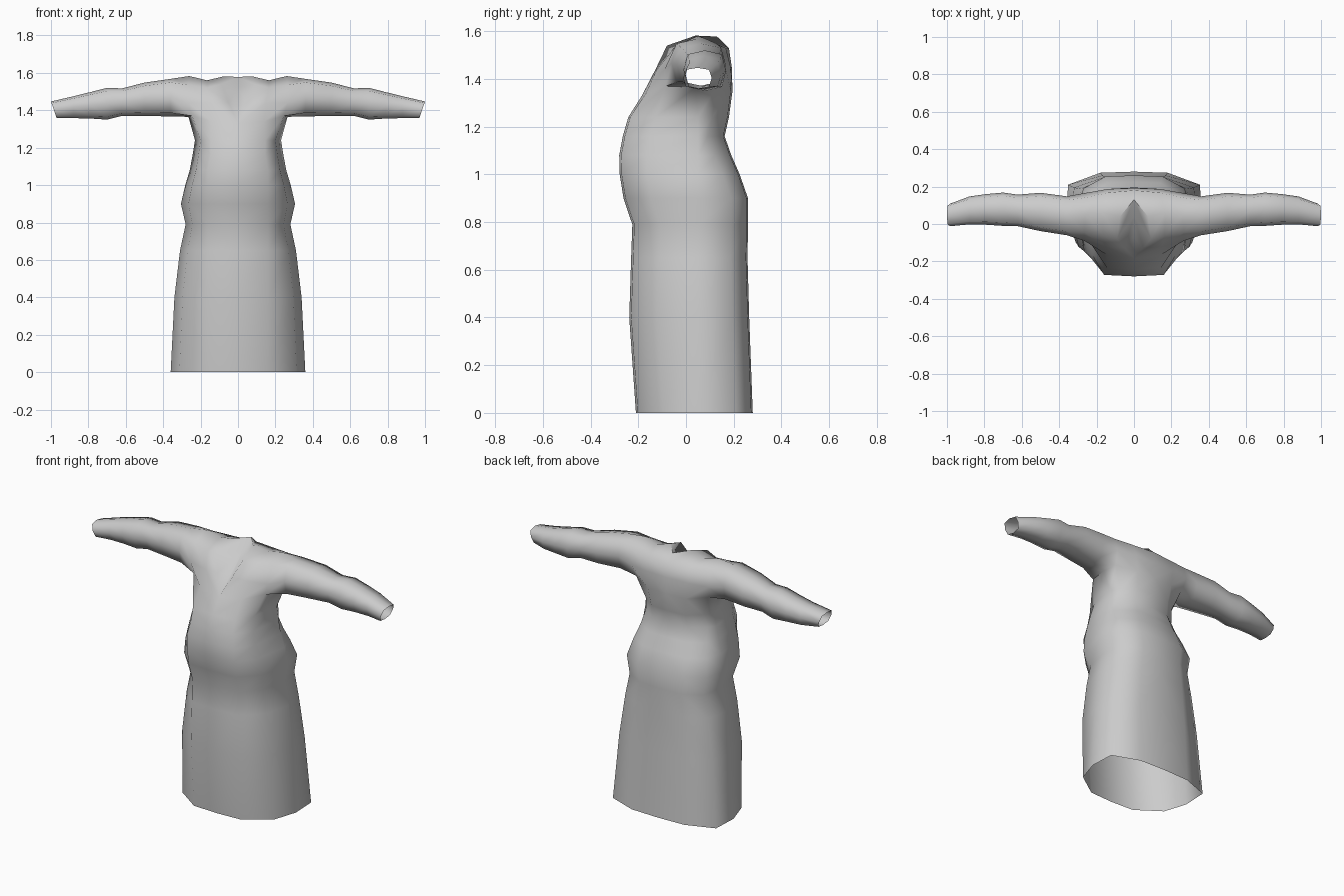
import bpy, bmesh, math

if "Cube" in bpy.data.objects:
    bpy.data.objects.remove(bpy.data.objects["Cube"])

cloth = bpy.data.materials.new("grey_cloth")
cloth.diffuse_color = (0.6, 0.6, 0.6, 1)
cloth.use_nodes = True
cloth.node_tree.nodes["Principled BSDF"].inputs["Base Color"].default_value = cloth.diffuse_color

bm = bmesh.new()


def vert(x, y, z):
    return bm.verts.new((x, y, z))


def face(*vs):
    bm.faces.new(vs)


def bridge(a, b, closed=False):
    n = len(a)
    for i in range(n if closed else n - 1):
        j = (i + 1) % n
        face(a[i], a[j], b[j], b[i])


# skirt and torso: height, half width, front y, back y
ROWS = [(0, .36, -.21, .28), (.4, .34, -.238, .265), (.65, .31, -.23, .258),
        (.79, .28, -.225, .26), (.9, .305, -.262, .26), (1.0, .282, -.278, .225),
        (1.08, .258, -.28, .19), (1.16, .243, -.265, .162), (1.24, .23, -.242, .18)]
prev = None
for z, w, yf, yb in ROWS:
    b2x = w * (.98 - .1 * z)
    ring = [vert(0, yf, z), vert(.16 if z < 1.1 else .145, yf + .008, z),
            vert(w * .87, yf + .115, z), vert(w, .05, z),
            vert(b2x, yb - .07, z), vert(w * .5, yb - .006, z), vert(0, yb, z)]
    if prev:
        bridge(prev, ring)
    prev = ring

# chest row that ends at the armpit
f0, f1, f2, s, b2, b1, b0 = row_a = [
    vert(0, -.185, 1.33), vert(.14, -.168, 1.34), vert(.245, -.085, 1.37),
    vert(.265, .04, 1.365), vert(.25, .13, 1.37), vert(.13, .188, 1.35), vert(0, .195, 1.35)]
bridge(prev, row_a)

# front panel beside the neckline, then back panel
fb = [vert(.05, -.128, 1.44), vert(.15, -.122, 1.44), vert(.265, -.09, 1.44)]
fc = [vert(.09, -.08, 1.54), vert(.165, -.062, 1.52), vert(.265, -.045, 1.535)]
top = [vert(.075, .04, 1.582), vert(.165, .06, 1.56), vert(.26, .05, 1.583)]
bb = [vert(0, .192, 1.45), vert(.14, .187, 1.45), vert(.265, .165, 1.45)]
bc = [vert(0, .18, 1.53), vert(.14, .167, 1.53), vert(.265, .14, 1.54)]
nape = vert(0, .13, 1.578)
bridge([f0, f1, f2], fb)
bridge(fb, fc)
bridge(fc, top)
bridge([b0, b1, b2], bb)
bridge(bb, bc)
face(bc[0], nape, top[0], bc[1])
face(bc[1], top[0], top[1])
face(bc[1], top[1], top[2], bc[2])

# recessed fold inside the neckline
pb, pc = vert(0, -.07, 1.42), vert(0, .04, 1.52)
face(f0, fb[0], pb)
face(fb[0], fc[0], pc, pb)
face(fc[0], top[0], nape, pc)

# sleeve: x, front y, back y, bottom z, top z
SLEEVE = [(.36, -.06, .148, 1.367, 1.568), (.5, -.038, .167, 1.37, 1.548),
          (.62, -.012, .157, 1.37, 1.517), (.7, -.01, .168, 1.35, 1.52),
          (.79, -.004, .16, 1.356, 1.497), (.88, -.002, .147, 1.358, 1.475),
          (.985, -.012, .108, 1.36, 1.447)]
loop = [s, f2, fb[2], fc[2], top[2], bc[2], bb[2], b2]
for k, (x, ya, yb, za, zb) in enumerate(SLEEVE):
    cy, cz, ry, rz = (ya + yb) / 2, (za + zb) / 2, (yb - ya) / 2, (zb - za) / 2
    ring = []
    for i in range(8):
        a = math.tau * i / 8
        q = 1.14 if i % 2 else 1
        dz = -math.cos(a) * q
        slant = .015 * dz if k == len(SLEEVE) - 1 else 0
        ring.append(vert(x + slant, cy - math.sin(a) * q * ry, cz + dz * rz))
    bridge(loop, ring, True)
    loop = ring

bmesh.ops.recalc_face_normals(bm, faces=bm.faces[:])
# make sure the skirt faces outward
bm.faces.ensure_lookup_table()
if bm.faces[0].normal.y > 0:
    bmesh.ops.reverse_faces(bm, faces=bm.faces[:])

mesh = bpy.data.meshes.new("robe")
bm.to_mesh(mesh)
bm.free()
mesh.materials.append(cloth)
robe = bpy.data.objects.new("robe", mesh)
bpy.context.collection.objects.link(robe)
bpy.context.view_layer.objects.active = robe
robe.select_set(True)
bpy.ops.object.shade_smooth_by_angle(angle=math.radians(65))

# other half
mirror = robe.modifiers.new("mirror", "MIRROR")
mirror.use_clip = True
mirror.merge_threshold = .001
